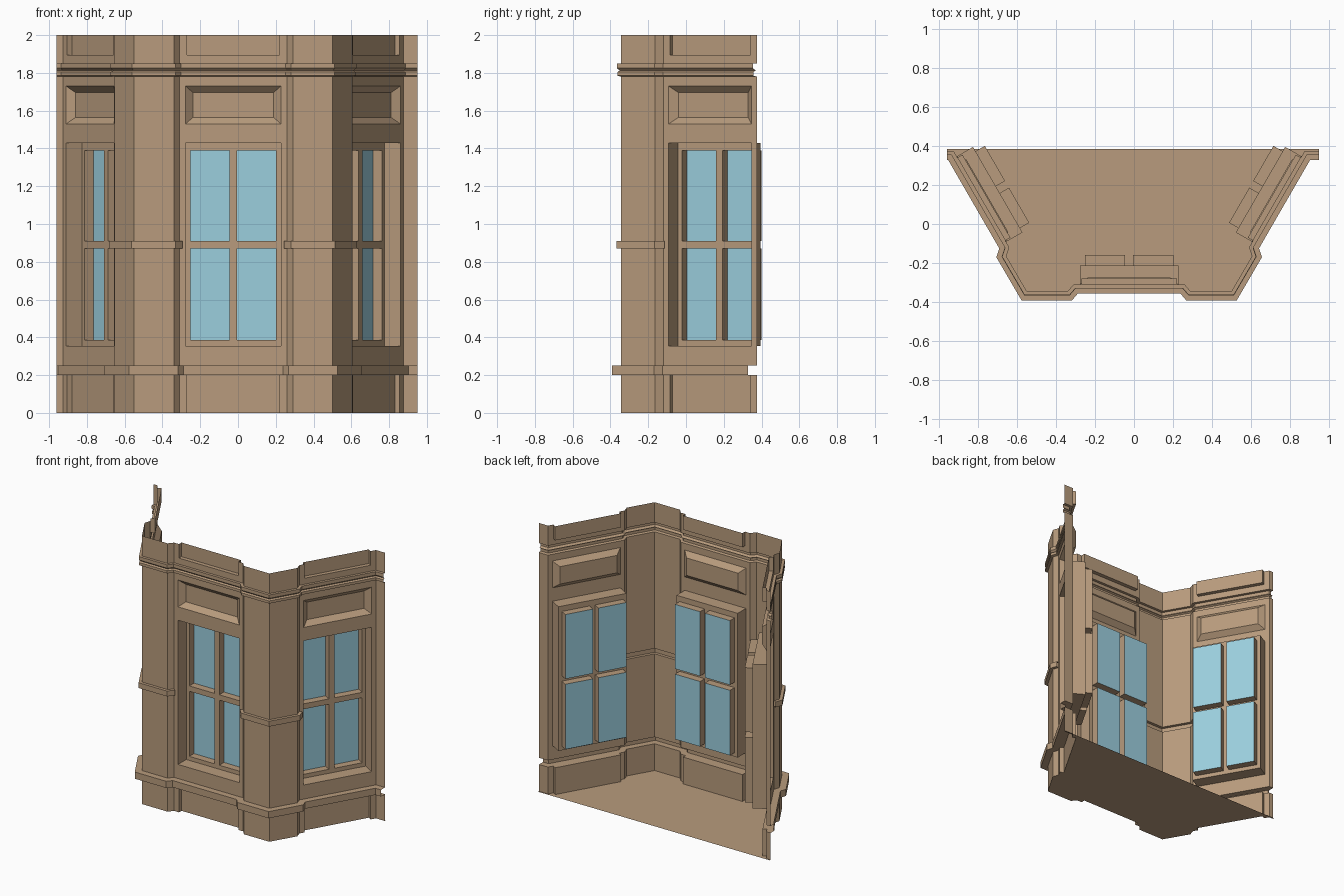
import bpy, bmesh
from mathutils import Vector as V

if "Cube" in bpy.data.objects:
    bpy.data.objects.remove(bpy.data.objects["Cube"])

def material(name, rgb):
    m = bpy.data.materials.new(name)
    m.diffuse_color = (*rgb, 1)
    m.use_nodes = True
    m.node_tree.nodes["Principled BSDF"].inputs["Base Color"].default_value = m.diffuse_color
    return m

STONE = material("stone", (0.48, 0.33, 0.205))
GLASS = material("glass", (0.33, 0.62, 0.73))

def make(name, faces, mat=STONE):
    bm = bmesh.new()
    for f in faces:
        bm.faces.new([bm.verts.new(p) for p in f])
    bmesh.ops.remove_doubles(bm, verts=bm.verts, dist=1e-5)
    me = bpy.data.meshes.new(name)
    bm.to_mesh(me)
    bm.free()
    me.materials.append(mat)
    ob = bpy.data.objects.new(name, me)
    bpy.context.collection.objects.link(ob)

def offset(path, d):
    # mitred outward offset of an open plan path
    norms = []
    for a, b in zip(path, path[1:]):
        t = (V(b) - V(a)).normalized()
        norms.append(V((t.y, -t.x)))
    out = []
    for i, p in enumerate(path):
        a, b = norms[max(i - 1, 0)], norms[min(i, len(norms) - 1)]
        out.append(V(p) + (a + b) * (d / (1 + a.dot(b))))
    return out

def sweep(path, profile):
    rings = [[(p.x, p.y, z) for p in offset(path, d)] for d, z in profile]
    return [(r[i], r[i + 1], s[i + 1], s[i])
            for r, s in zip(rings, rings[1:]) for i in range(len(path) - 1)]

# Wall plan, left to right around the bay
P = [(-.96, .375), (-.926, .375), (-.64, -.12), (-.655, -.165), (-.55, -.345),
     (-.34, -.345), (-.31, -.31), (.26, -.31), (.29, -.345), (.50, -.345),
     (.605, -.165), (.59, -.12), (.876, .375), (.95, .375)]
BAYS = {"left": 1, "front": 6, "right": 11}

def frame(i):
    # local coordinates (along, depth inward, height) of a bay wall
    o, e = V(P[i]), V(P[i + 1])
    t = (e - o).normalized()
    n = V((-t.y, t.x))
    def at(u, d, z):
        q = o + t * (u * (e - o).length / .57) + n * d
        return (q.x, q.y, z)
    return at

def grid(at, us, zs, d, holes):
    out = []
    for i in range(len(us) - 1):
        for j in range(len(zs) - 1):
            if (i, j) not in holes:
                a, b, c, e = us[i], us[i + 1], zs[j], zs[j + 1]
                out.append((at(a, d, c), at(b, d, c), at(b, d, e), at(a, d, e)))
    return out

def corners(at, r, d):
    u0, u1, z0, z1 = r
    return [at(u0, d, z0), at(u1, d, z0), at(u1, d, z1), at(u0, d, z1)]

def reveal(at, r0, d0, r1, d1):
    a, b = corners(at, r0, d0), corners(at, r1, d1)
    return [(a[k], a[(k + 1) % 4], b[(k + 1) % 4], b[k]) for k in range(4)]

# Plan with shallow recesses, used by base and parapet
R0, R1, RD = .04, .53, .03
recessed, ledges = [], []
for i, p in enumerate(P):
    recessed.append(p)
    if i in BAYS.values():
        at = frame(i)
        q = [at(R0, 0, 0), at(R0, RD, 0), at(R1, RD, 0), at(R1, 0, 0)]
        recessed += [c[:2] for c in q]
        ledges.append([c[:2] for c in q])

# Floor and plinth
make("floor", [[(-.96, .385, 0)] + [(x, y, 0) for x, y in recessed] + [(.95, .385, 0)]])
make("base_wall", sweep(recessed, [(0, 0), (0, .2)])
     + [[(x, y, .2) for x, y in q] for q in ledges])

# Sill course and cornice
make("sill_course", sweep(P, [(0, .2), (.047, .2), (.047, .25), (0, .25)]))
make("cornice", sweep(P, [(0, 1.78), (.018, 1.785), (.018, 1.805), (.006, 1.812),
                          (.02, 1.825), (.02, 1.85), (0, 1.85)]))

# Parapet with open-topped recesses
make("parapet", sweep(P, [(0, 1.85), (0, 1.895)]) + sweep(recessed, [(0, 1.895), (0, 2)])
     + [[(x, y, 1.895) for x, y in reversed(q)] for q in ledges])

# Corner piers with a narrow band, and end returns
band = [(0, .25), (0, .87), (.022, .87), (.022, .91), (0, .91), (0, 1.78)]
make("left_pier", sweep(P[2:7], band))
make("right_pier", sweep(P[7:12], band))
make("left_return", sweep(P[:2], [(0, .25), (0, 1.78)]))
make("right_return", sweep(P[12:], [(0, .25), (0, 1.78)]))

# Bay walls: window opening, bevelled panel above, sash and glass
U0, U1, ZB, ZT = .0325, .5375, .355, 1.43
SASH, PANE = .097, .152
for side, i in BAYS.items():
    at = frame(i)
    wall = grid(at, [0, U0, U1, .57], [.25, ZB, ZT, 1.53, 1.73, 1.78], 0, {(1, 1), (1, 3)})
    inner = (U0 + .04, U1 - .04, 1.565, 1.695)
    wall += reveal(at, (U0, U1, 1.53, 1.73), 0, inner, .035)
    wall.append(corners(at, inner, .035))
    make(side + "_bay_wall", wall)

    us, zs = [U0, .058, .265, .305, .512, U1], [ZB, .385, .87, .91, 1.39, ZT]
    holes = {(a, b) for a in (1, 3) for b in (1, 3)}
    sash = reveal(at, (U0, U1, ZB, ZT), 0, (U0, U1, ZB, ZT), SASH)
    sash += grid(at, us, zs, SASH, holes)
    glass = []
    for a, b in sorted(holes):
        r = (us[a], us[a + 1], zs[b], zs[b + 1])
        sash += reveal(at, r, SASH, r, PANE)
        glass.append(corners(at, r, PANE))
    make(side + "_window_frame", sash)
    make(side + "_window_glass", glass, GLASS)
